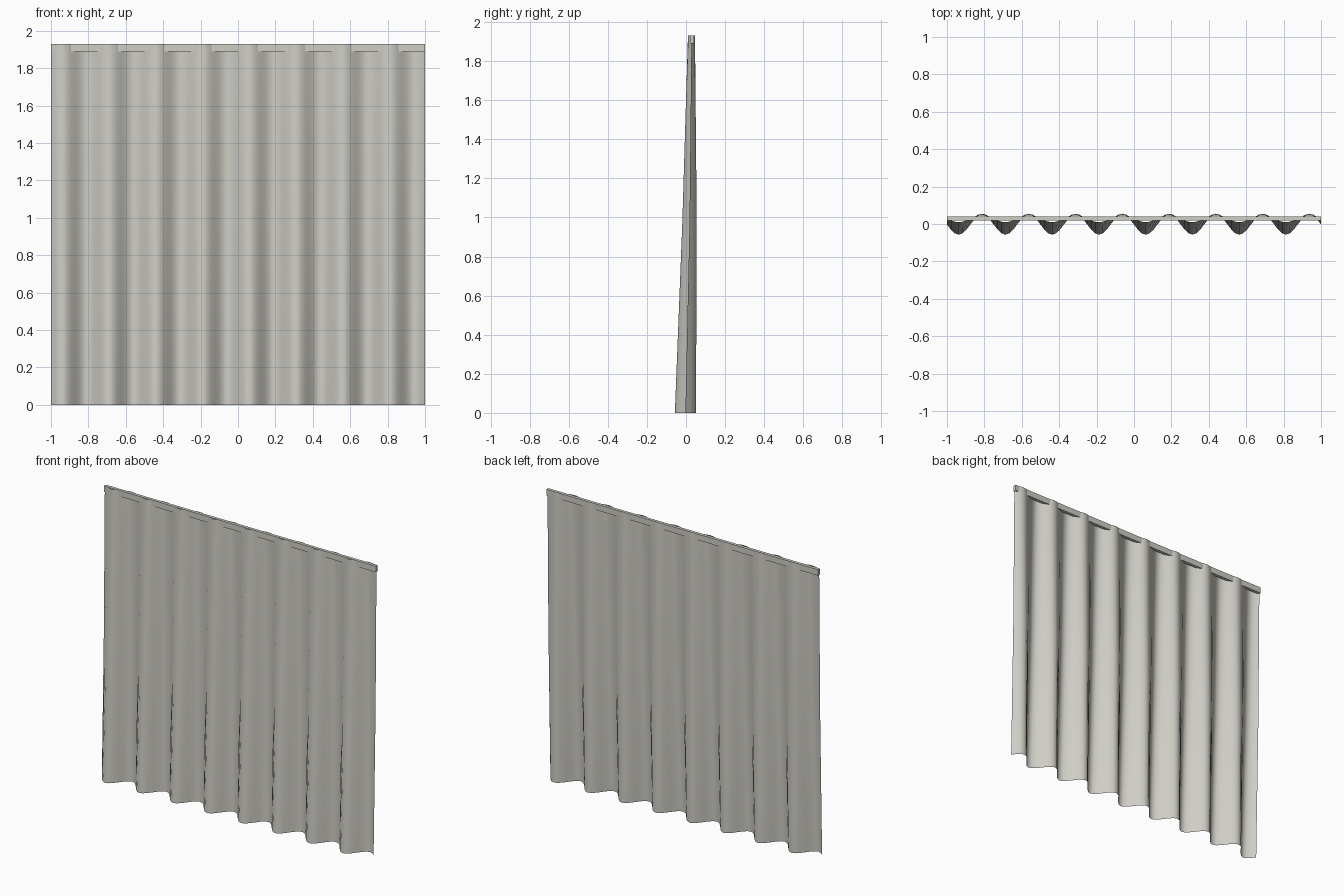
import bpy
import bmesh
import math

cube = bpy.data.objects.get("Cube")
if cube:
    bpy.data.objects.remove(cube, do_unlink=True)

fabric = bpy.data.materials.new("warm grey fabric")
fabric.use_nodes = True
colour = (0.62, 0.61, 0.56, 1)
fabric.diffuse_color = colour
fabric.node_tree.nodes["Principled BSDF"].inputs["Base Color"].default_value = colour


def add_object(name, bm):
    mesh = bpy.data.meshes.new(name)
    bm.to_mesh(mesh)
    bm.free()
    mesh.materials.append(fabric)
    obj = bpy.data.objects.new(name, mesh)
    bpy.context.collection.objects.link(obj)
    return obj


# Pleated sheet: folds deepen from the header down to the hem
FOLDS, STEPS = 8, 12
ROWS = [(0, -0.003, 0.054), (0.97, 0.018, 0.037), (1.93, 0.028, 0.018)]
bm = bmesh.new()
grid = []
for z, centre, depth in ROWS:
    row = []
    for i in range(FOLDS * STEPS + 1):
        x = -1 + 2 * i / (FOLDS * STEPS)
        y = centre - depth * math.sin(math.tau * i / STEPS)
        row.append(bm.verts.new((x, y, z)))
    grid.append(row)
for low, high in zip(grid, grid[1:]):
    for i in range(len(low) - 1):
        bm.faces.new((low[i], low[i + 1], high[i + 1], high[i]))
curtain = add_object("curtain_sheet", bm)
for poly in curtain.data.polygons:
    poly.use_smooth = True

# Straight header tape running through the folds
bm = bmesh.new()
bmesh.ops.create_cube(bm, size=1)
for v in bm.verts:
    v.co = (v.co.x * 2, 0.03 + v.co.y * 0.02, 1.91 + v.co.z * 0.04)
add_object("header_tape", bm)
